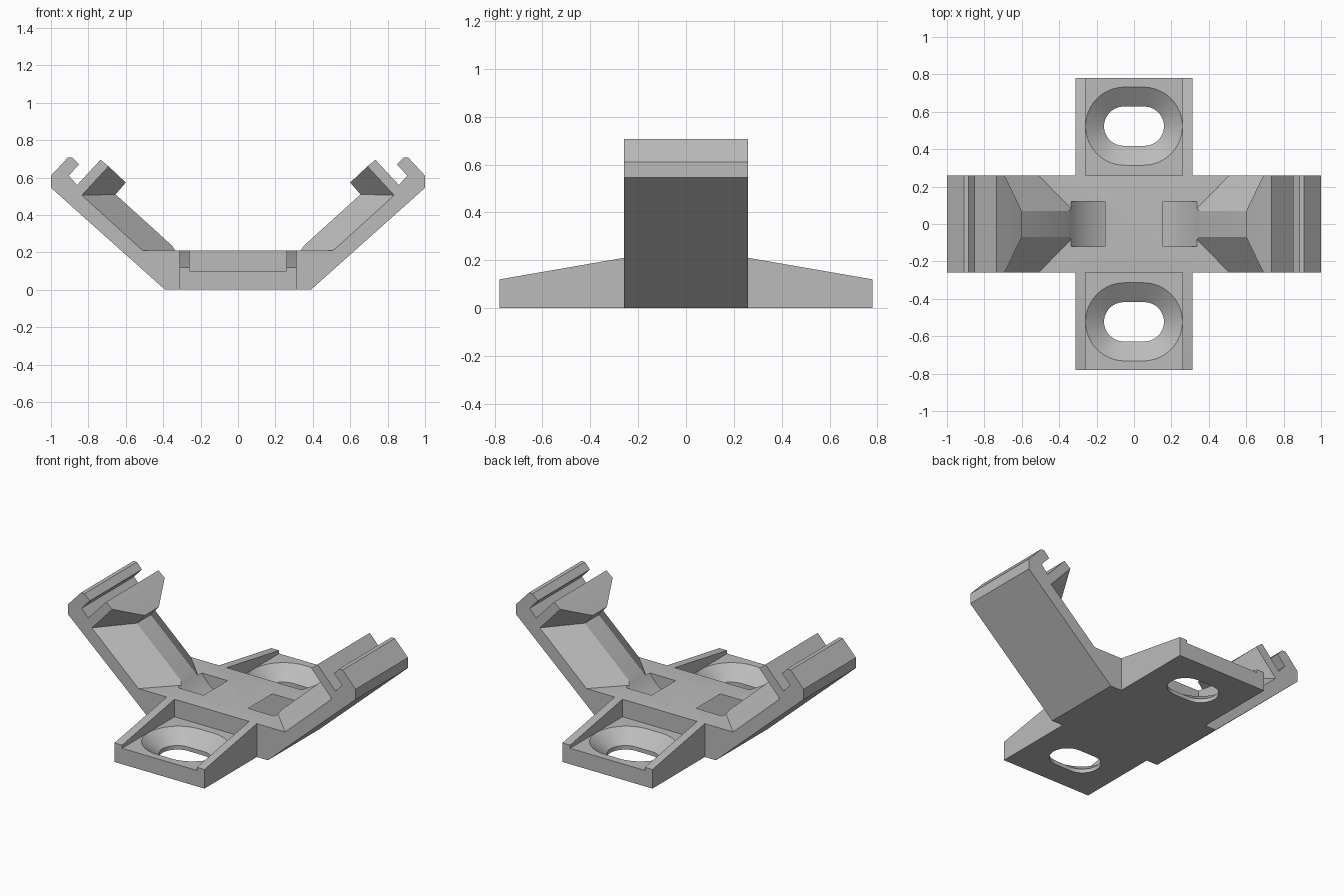
import bpy, bmesh, math
from mathutils import Vector

cube = bpy.data.objects.get("Cube")
if cube:
    bpy.data.objects.remove(cube, do_unlink=True)

grey = bpy.data.materials.new("light grey plastic")
grey.use_nodes = True
colour = (0.5, 0.5, 0.5, 1)
grey.diffuse_color = colour
grey.node_tree.nodes["Principled BSDF"].inputs["Base Color"].default_value = colour


def add_object(name, bm):
    bmesh.ops.recalc_face_normals(bm, faces=bm.faces)
    mesh = bpy.data.meshes.new(name)
    bm.to_mesh(mesh)
    bm.free()
    mesh.materials.append(grey)
    obj = bpy.data.objects.new(name, mesh)
    bpy.context.collection.objects.link(obj)
    return obj


def loft(name, rings):
    """Closed solid through rings of equal point count."""
    bm = bmesh.new()
    rows = [[bm.verts.new(p) for p in ring] for ring in rings]
    for a, b in zip(rows, rows[1:]):
        for i in range(len(a)):
            j = (i + 1) % len(a)
            bm.faces.new((a[i], a[j], b[j], b[i]))
    bm.faces.new(rows[0])
    bm.faces.new(rows[-1])
    return add_object(name, bm)


def extrude_y(name, profile, half):
    return loft(name, [[(x, y, z) for x, z in profile] for y in (-half, half)])


def extrude_x(name, profile, half):
    return loft(name, [[(x, y, z) for y, z in profile] for x in (-half, half)])


def hull(name, points, side):
    """Convex solid from (x, y, z) points mirrored over y."""
    bm = bmesh.new()
    for x, y, z in points:
        for s in (-1, 1):
            bm.verts.new((side * x, s * y, z))
    bmesh.ops.convex_hull(bm, input=bm.verts)
    bmesh.ops.dissolve_limit(bm, angle_limit=math.radians(1), verts=bm.verts, edges=bm.edges)
    return add_object(name, bm)


def combine(target, other, operation):
    mod = target.modifiers.new(operation, 'BOOLEAN')
    mod.operation = operation
    mod.solver = 'EXACT'
    mod.object = other
    bpy.context.view_layer.objects.active = target
    bpy.ops.object.modifier_apply(modifier=mod.name)
    bpy.data.objects.remove(other, do_unlink=True)


def circle(radius, z, n=96):
    return [(radius * math.cos(2 * math.pi * i / n), z + radius * math.sin(2 * math.pi * i / n))
            for i in range(n)]


def stadium(radius, straight, y, z, n=24):
    pts = []
    for s, start in ((1, -math.pi / 2), (-1, math.pi / 2)):
        for i in range(n + 1):
            a = start + math.pi * i / n
            pts.append((s * straight + radius * math.cos(a), y + radius * math.sin(a), z))
    return pts


# Base, arms and hooked ends share one profile
half = [(0.39, 0), (1, 0.545), (1, 0.61), (0.91, 0.707), (0.885, 0.707), (0.85, 0.67),
        (0.905, 0.61), (0.86, 0.56), (0.735, 0.695), (0.692, 0.66), (0.835, 0.505), (0.51, 0.21)]
bracket = extrude_y("bracket", half + [(-x, z) for x, z in reversed(half)], 0.26)

# Mounting ears with sloped rails and a pocket in each
ears = extrude_x("mounting_ears", [(-0.78, 0), (0.78, 0), (0.78, 0.12), (0.26, 0.21),
                                   (0.2, 0.18), (-0.2, 0.18), (-0.26, 0.21), (-0.78, 0.12)], 0.313)
combine(bracket, ears, 'UNION')

# Tapered ribs on the arms and the wedge lips above them
for side in (-1, 1):
    rib = hull("arm_rib", [(0.835, 0.26, 0.505), (0.51, 0.26, 0.21), (0.655, 0.07, 0.51),
                           (0.324, 0.07, 0.21), (0.67, 0.2, 0.33), (0.42, 0.1, 0.15)], side)
    combine(bracket, rib, 'UNION')
    lip = hull("wedge_lip", [(0.835, 0.26, 0.505), (0.692, 0.26, 0.66), (0.6, 0.07, 0.573),
                             (0.655, 0.07, 0.51), (0.78, 0.2, 0.6)], side)
    combine(bracket, lip, 'UNION')

# Curved strap channel through the base
channel = extrude_y("strap_channel", circle(0.41, 0.445), 0.12)
core = extrude_y("channel_core", circle(0.282, 0.445), 0.2)
combine(channel, core, 'DIFFERENCE')
combine(bracket, channel, 'DIFFERENCE')

# Pockets and countersunk slots in the ears
for side in (-1, 1):
    pocket = extrude_x("ear_pocket", [(side * y, z) for y, z in
                                      ((0.26, 0.1), (0.9, 0.1), (0.9, 0.3), (0.26, 0.3))], 0.26)
    combine(bracket, pocket, 'DIFFERENCE')
    y = side * 0.523
    slot = loft("countersunk_slot", [stadium(0.105, 0.055, y, -0.05), stadium(0.105, 0.055, y, 0.025),
                                     stadium(0.209, 0.05, y, 0.1), stadium(0.209, 0.05, y, 0.15)])
    combine(bracket, slot, 'DIFFERENCE')

bpy.ops.object.select_all(action='DESELECT')
bracket.select_set(True)
bpy.context.view_layer.objects.active = bracket
bpy.ops.object.shade_smooth_by_angle(angle=math.radians(25))
